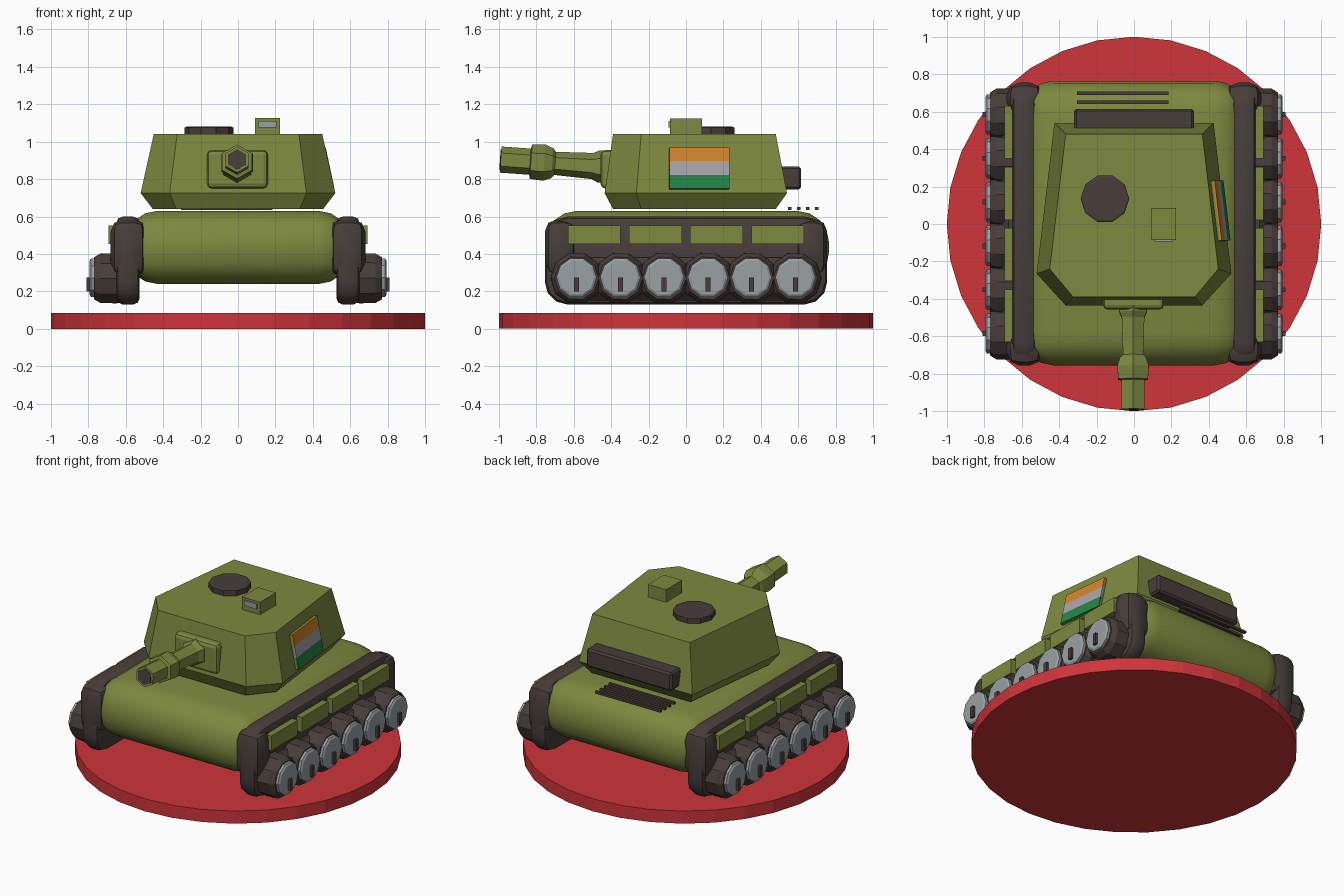
import bpy, bmesh, math
from mathutils import Vector, Matrix

if "Cube" in bpy.data.objects:
    bpy.data.objects.remove(bpy.data.objects["Cube"], do_unlink=True)


def material(name, rgb):
    m = bpy.data.materials.new(name)
    m.use_nodes = True
    m.diffuse_color = (*rgb, 1)
    m.node_tree.nodes["Principled BSDF"].inputs["Base Color"].default_value = (*rgb, 1)
    return m


GREEN = material("olive green", (0.205, 0.25, 0.05))
DARK = material("dark brown", (0.065, 0.048, 0.043))
GREY = material("steel grey", (0.32, 0.35, 0.37))
RED = material("base red", (0.62, 0.035, 0.043))
ORANGE = material("stripe orange", (0.65, 0.23, 0.026))
WHITE = material("stripe white", (0.38, 0.38, 0.4))
LEAF = material("stripe green", (0.017, 0.23, 0.063))


def finish(name, bm, mat, smooth=None):
    bmesh.ops.recalc_face_normals(bm, faces=bm.faces)
    me = bpy.data.meshes.new(name)
    bm.to_mesh(me)
    bm.free()
    me.materials.append(mat)
    if smooth:
        me.shade_smooth()
        me.set_sharp_from_angle(angle=math.radians(smooth))
    ob = bpy.data.objects.new(name, me)
    bpy.context.collection.objects.link(ob)
    return ob


def box_mesh(xs, ys, zs):
    bm = bmesh.new()
    bmesh.ops.create_cube(bm, size=1)
    for v in bm.verts:
        v.co = [sum(r) / 2 + c * (r[1] - r[0]) for c, r in zip(v.co, (xs, ys, zs))]
    return bm


def bevel(bm, edges, width, segments):
    bmesh.ops.bevel(bm, geom=list(edges), offset=width, segments=segments,
                    profile=0.5, affect='EDGES')


def box(name, xs, ys, zs, mat, width=0, segments=1, smooth=None):
    bm = box_mesh(xs, ys, zs)
    if width:
        bevel(bm, bm.edges, width, segments)
    return finish(name, bm, mat, smooth)


def loft(name, rings, mat, smooth=None):
    """Skin a list of equal point rings and cap both ends."""
    bm = bmesh.new()
    rows = [[bm.verts.new(p) for p in ring] for ring in rings]
    n = len(rows[0])
    for a, b in zip(rows, rows[1:]):
        for i in range(n):
            bm.faces.new((a[i], a[(i + 1) % n], b[(i + 1) % n], b[i]))
    bm.faces.new(rows[0])
    bm.faces.new(rows[-1])
    return finish(name, bm, mat, smooth)


def turned(name, centre, axis, profile, sides, mat, turn=0.0):
    """Solid of (distance, radius) steps along an axis."""
    axis = Vector(axis).normalized()
    side = axis.cross(Vector((0, 0, 1)))
    side = side.normalized() if side.length > 0.01 else Vector((1, 0, 0))
    up = side.cross(axis)
    angles = [turn + math.tau * i / sides for i in range(sides)]
    return loft(name, [[Vector(centre) + axis * d + side * (r * math.sin(a)) + up * (r * math.cos(a))
                        for a in angles] for d, r in profile], mat)


# Round display base and hull
turned("display_base", (0, 0, 0), (0, 0, 1), [(0, 1), (0.085, 1)], 32, RED)
box("hull", (-0.6, 0.6), (-0.755, 0.765), (0.24, 0.63), GREEN, 0.17, 4, 40)

# Running gear on both sides
for s, label in ((1, "left"), (-1, "right")):
    def span(a, b):
        return sorted((s * a, s * b))

    # Track with rounded ends and softened rims
    bm = box_mesh(span(0.525, 0.65), (-0.755, 0.755), (0.13, 0.6))
    bevel(bm, [e for e in bm.edges if abs(e.verts[0].co.x - e.verts[1].co.x) > 0.01], 0.12, 3)
    bevel(bm, [e for e in bm.edges if e.calc_face_angle() > 1], 0.035, 2)
    finish(label + "_track", bm, DARK, 40)
    for y, end in ((-0.67, "front"), (0.67, "rear")):
        box(f"{label}_{end}_track_bulge", span(0.49, 0.68), (y - 0.085, y + 0.085),
            (0.28, 0.585), DARK, 0.065, 2, 40)
    box(label + "_wheel_carrier", span(0.56, 0.71), (-0.68, 0.68), (0.15, 0.38), DARK, 0.04, 1)

    # Road wheels
    for i in range(6):
        y = (i - 2.5) * 0.234
        turned(f"{label}_tyre_{i}", (0, y, 0.27), (s, 0, 0),
               [(0.6, 0.13), (0.65, 0.14), (0.735, 0.138), (0.768, 0.118)], 10, DARK, 0.3)
        turned(f"{label}_wheel_{i}", (0, y, 0.273), (s, 0, 0),
               [(0.7, 0.108), (0.785, 0.108), (0.793, 0.095)], 10, GREY, 0.3)
        box(f"{label}_wheel_pin_{i}", span(0.75, 0.81), (y - 0.013, y + 0.013), (0.2, 0.275), DARK)

    # Side armour plates
    for i in range(4):
        y = (i - 1.5) * 0.327
        box(f"{label}_side_plate_{i}", span(0.62, 0.692), (y - 0.141, y + 0.141),
            (0.453, 0.553), GREEN)


# Faceted turret
def turret_ring(front, front_x, shoulder_x, shoulder_y, rear, rear_x, z):
    half = [(front_x, front), (shoulder_x, shoulder_y), (rear_x, rear)]
    return [(x, y, z) for x, y in half] + [(-x, y, z) for x, y in reversed(half)]


low = turret_ring(-0.39, 0.33, 0.455, -0.24, 0.48, 0.37, 0.64)
wide = turret_ring(-0.435, 0.365, 0.52, -0.265, 0.54, 0.425, 0.725)
top = turret_ring(-0.39, 0.325, 0.45, -0.24, 0.48, 0.365, 1.04)
loft("turret", [low, wide, top], GREEN)

# Striped emblem laid on the sloping left wall of the turret
a, b, c, d = (Vector(p) for p in (wide[1], wide[2], top[2], top[1]))
normal = (b - a).cross(d - a).normalized()


def wall_point(y, z, lift):
    x = a.x - (normal.y * (y - a.y) + normal.z * (z - a.z)) / normal.x
    return Vector((x, y, z)) + normal * lift


for name, mat, z0, z1 in (("emblem_lower_stripe", LEAF, 0.745, 0.818),
                          ("emblem_middle_stripe", WHITE, 0.818, 0.892),
                          ("emblem_upper_stripe", ORANGE, 0.892, 0.965)):
    corners = ((-0.09, z0), (0.23, z0), (0.23, z1), (-0.09, z1))
    loft(name, [[wall_point(y, z, h) for y, z in corners] for h in (0.012, 0.021)], mat)
loft("emblem_backing", [[wall_point(y, z, h) for y, z in
     ((-0.09, 0.745), (0.23, 0.745), (0.23, 0.965), (-0.09, 0.965))] for h in (-0.01, 0.012)], GREEN)

# Mantlet and slightly raised gun
box("gun_mantlet", (-0.165, 0.16), (-0.457, -0.36), (0.75, 0.955), GREEN, 0.025, 2)
pivot, aim = (-0.005, -0.4, 0.863), (0, -1, 0.07)
turned("gun_barrel", pivot, aim,
       [(0, 0.09), (0.07, 0.085), (0.1, 0.07), (0.3, 0.062), (0.315, 0.08), (0.36, 0.097),
        (0.43, 0.092), (0.435, 0.07), (0.592, 0.07)], 6, GREEN)
turned("gun_bore", pivot, aim, [(0.58, 0.055), (0.596, 0.055)], 6, DARK)

# Roof fittings
turned("roof_hatch", (-0.155, 0.135, 1.03), (0, 0, 1), [(0, 0.13), (0.045, 0.13), (0.05, 0.12)],
       10, DARK, 0.3)
box("periscope", (0.09, 0.225), (-0.085, 0.085), (1.03, 1.125), GREEN)
box("periscope_glass", (0.11, 0.205), (-0.094, -0.084), (1.075, 1.11), GREY)

# Rear stowage box and engine vent bars
box("stowage_box", (-0.32, 0.32), (0.49, 0.615), (0.745, 0.868), DARK, 0.012, 1)
for i in range(4):
    y = 0.555 + i * 0.048
    box(f"vent_bar_{i}", (-0.305, 0.185), (y - 0.009, y + 0.009), (0.636, 0.651), DARK)
